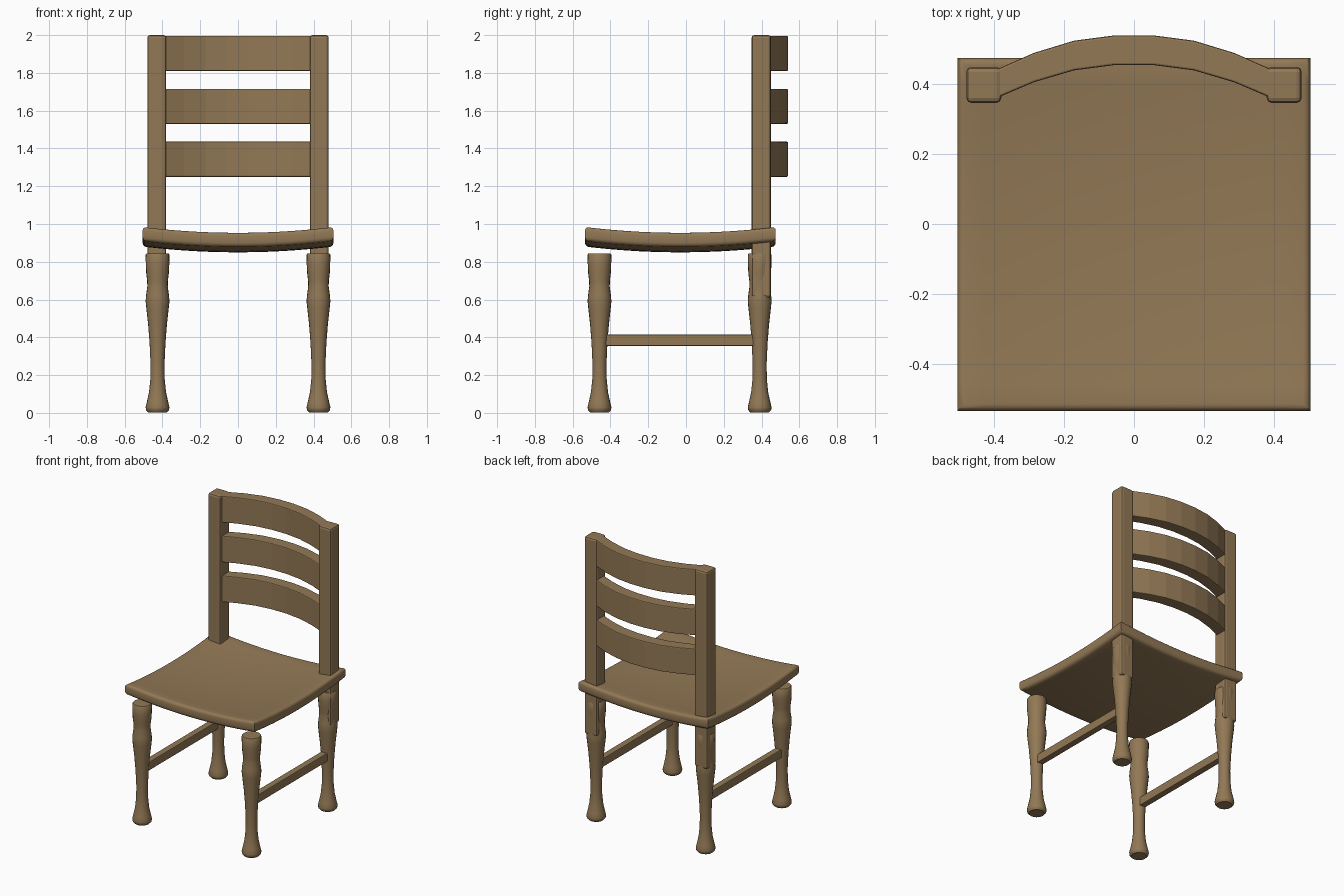
import bpy, bmesh, math
from mathutils import Vector

if "Cube" in bpy.data.objects:
    bpy.data.objects.remove(bpy.data.objects["Cube"])

wood = bpy.data.materials.new("brown wood")
wood.diffuse_color = (0.29, 0.19, 0.092, 1)
wood.use_nodes = True
wood.node_tree.nodes["Principled BSDF"].inputs["Base Color"].default_value = wood.diffuse_color


def finish(bm, name, bevel=0, smooth=True):
    bmesh.ops.recalc_face_normals(bm, faces=bm.faces)
    me = bpy.data.meshes.new(name)
    bm.to_mesh(me)
    bm.free()
    me.materials.append(wood)
    ob = bpy.data.objects.new(name, me)
    bpy.context.collection.objects.link(ob)
    if bevel:
        mod = ob.modifiers.new("bevel", 'BEVEL')
        mod.width, mod.segments = bevel, 2
        mod.limit_method, mod.angle_limit = 'ANGLE', math.radians(40)
    if smooth:
        bpy.ops.object.select_all(action='DESELECT')
        ob.select_set(True)
        bpy.context.view_layer.objects.active = ob
        bpy.ops.object.shade_smooth_by_angle(angle=math.radians(35))
    return ob


def box(name, lo, hi, bevel):
    bm = bmesh.new()
    bmesh.ops.create_cube(bm, size=1)
    for v in bm.verts:
        v.co = Vector([(a + b) / 2 + c * (b - a) for a, b, c in zip(lo, hi, v.co)])
    return finish(bm, name, bevel, smooth=False)


# Turned leg: radius and height pairs
LEG = [(0.05, 0.003), (0.061, 0.015), (0.063, 0.03), (0.056, 0.06), (0.045, 0.11),
       (0.038, 0.18), (0.037, 0.26), (0.042, 0.37), (0.050, 0.47), (0.060, 0.56),
       (0.063, 0.59), (0.061, 0.62), (0.054, 0.67), (0.055, 0.70), (0.060, 0.74),
       (0.062, 0.78), (0.063, 0.837), (0.058, 0.845)]


def leg(name, x, y, sides=20):
    bm = bmesh.new()
    rings = [[bm.verts.new((x + r * math.cos(i * math.tau / sides),
                            y + r * math.sin(i * math.tau / sides), z))
              for i in range(sides)] for r, z in LEG]
    for a, b in zip(rings, rings[1:]):
        for i in range(sides):
            j = (i + 1) % sides
            bm.faces.new((a[i], a[j], b[j], b[i]))
    bm.faces.new(rings[0])
    bm.faces.new(rings[-1])
    finish(bm, name)


# Dished seat with rounded rims
bm = bmesh.new()
bmesh.ops.create_cube(bm, size=1)
for v in bm.verts:
    v.co = Vector((v.co.x * 1.01, v.co.y * 1.01, v.co.z * 0.075))
rims = [e for e in bm.edges if abs(e.verts[0].co.z - e.verts[1].co.z) < 1e-4]
bmesh.ops.bevel(bm, geom=rims, offset=0.02, segments=3, profile=0.5, affect='EDGES')
for i in range(1, 14):
    for axis in range(2):
        co, no = Vector(), Vector()
        co[axis], no[axis] = -0.505 + 1.01 * i / 14, 1
        bmesh.ops.bisect_plane(bm, geom=bm.verts[:] + bm.edges[:] + bm.faces[:],
                               plane_co=co, plane_no=no)
for v in bm.verts:
    v.co.z += 0.8875 + 0.12 * (v.co.x ** 2 + v.co.y ** 2)
    v.co.y -= 0.03
finish(bm, "seat")

# Legs, back posts and side stretchers
for side, s in (("left", -1), ("right", 1)):
    leg(f"front_leg_{side}", s * 0.426, -0.458)
    leg(f"back_leg_{side}", s * 0.426, 0.39)
    x0, x1 = sorted((s * 0.38, s * 0.48))
    box(f"back_post_{side}", (x0, 0.347, 0.61), (x1, 0.45, 2.0), 0.014)
    x0, x1 = sorted((s * 0.403, s * 0.449))
    box(f"stretcher_{side}", (x0, -0.43, 0.355), (x1, 0.365, 0.415), 0.005)

# Curved back slats: half path of x, front y, back y
HALF = [(0.057, 0.455, 0.54), (0.172, 0.44, 0.525), (0.287, 0.406, 0.49), (0.395, 0.36, 0.442)]
path = [(-x, f, b) for x, f, b in reversed(HALF)] + HALF
for name, z0 in (("lower", 1.25), ("middle", 1.53), ("top", 1.81)):
    bm = bmesh.new()
    rings = [[bm.verts.new(p) for p in ((x, f, z0), (x, b, z0), (x, b, z0 + 0.186), (x, f, z0 + 0.186))]
             for x, f, b in path]
    for a, b in zip(rings, rings[1:]):
        for i in range(4):
            j = (i + 1) % 4
            bm.faces.new((a[i], a[j], b[j], b[i]))
    bm.faces.new(rings[0])
    bm.faces.new(rings[-1])
    finish(bm, f"{name}_slat", 0.006, smooth=False)
